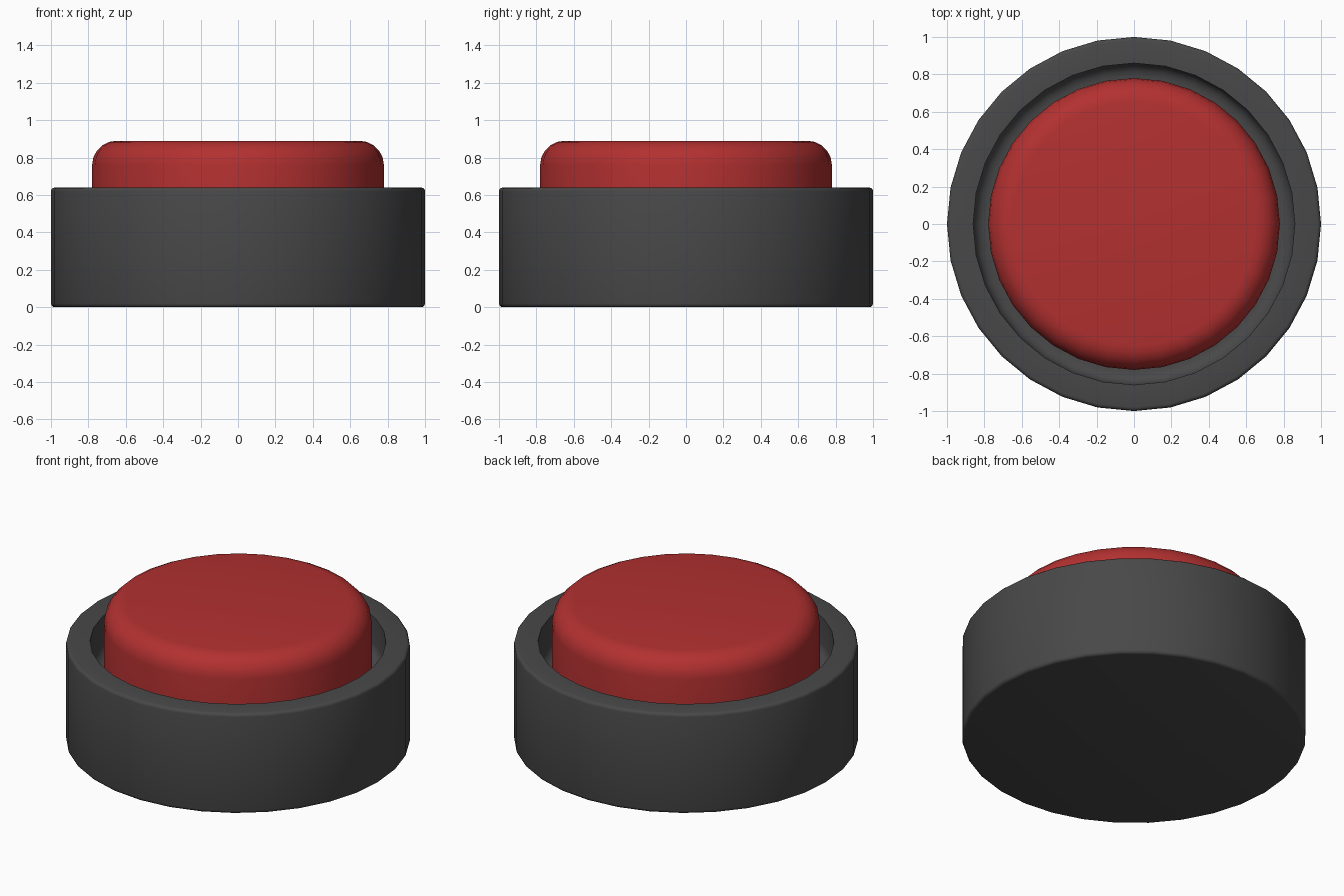
import bpy, bmesh, math

if "Cube" in bpy.data.objects:
    bpy.data.objects.remove(bpy.data.objects["Cube"])

SIDES = 32

def arc(cx, cz, r, a0, a1, n):
    """Points on a circular arc in the (radius, z) plane, angles in degrees."""
    return [(cx + r * math.cos(math.radians(a0 + (a1 - a0) * i / n)),
             cz + r * math.sin(math.radians(a0 + (a1 - a0) * i / n)))
            for i in range(n + 1)]

def lathe(name, profile, color=None, angle=35):
    """Revolve a (radius, z) profile around z, capping both ends."""
    bm = bmesh.new()
    rings = [[bm.verts.new((r * math.cos(2 * math.pi * i / SIDES),
                            r * math.sin(2 * math.pi * i / SIDES), z))
              for i in range(SIDES)] for r, z in profile]
    for a, b in zip(rings, rings[1:]):
        for i in range(SIDES):
            j = (i + 1) % SIDES
            bm.faces.new((a[i], a[j], b[j], b[i]))
    bm.faces.new(rings[0][::-1])
    bm.faces.new(rings[-1])
    bmesh.ops.recalc_face_normals(bm, faces=bm.faces)
    mesh = bpy.data.meshes.new(name)
    bm.to_mesh(mesh)
    bm.free()
    ob = bpy.data.objects.new(name, mesh)
    bpy.context.collection.objects.link(ob)
    if color:
        mat = bpy.data.materials.new(name + "_colour")
        mat.diffuse_color = color
        mat.use_nodes = True
        mat.node_tree.nodes["Principled BSDF"].inputs["Base Color"].default_value = mat.diffuse_color
        mesh.materials.append(mat)
    bpy.ops.object.select_all(action='DESELECT')
    ob.select_set(True)
    bpy.context.view_layer.objects.active = ob
    bpy.ops.object.shade_smooth_by_angle(angle=math.radians(angle))
    return ob

# Housing: softly bevelled cup with a filleted recess
b = 0.02
housing = (arc(1 - b, b, b, -90, 0, 3)
           + arc(1 - b, 0.64 - b, b, 0, 90, 3)
           + [(0.86, 0.64)]
           + arc(0.79, 0.47, 0.07, 0, -90, 4))
lathe("housing", housing, (0.065, 0.065, 0.065, 1))

# Push cap: rounded top edge, seated on the recess floor
cap = [(0.78, 0.40)] + arc(0.65, 0.76, 0.13, 0, 90, 5)
lathe("push_cap", cap, (0.45, 0.03, 0.03, 1))
